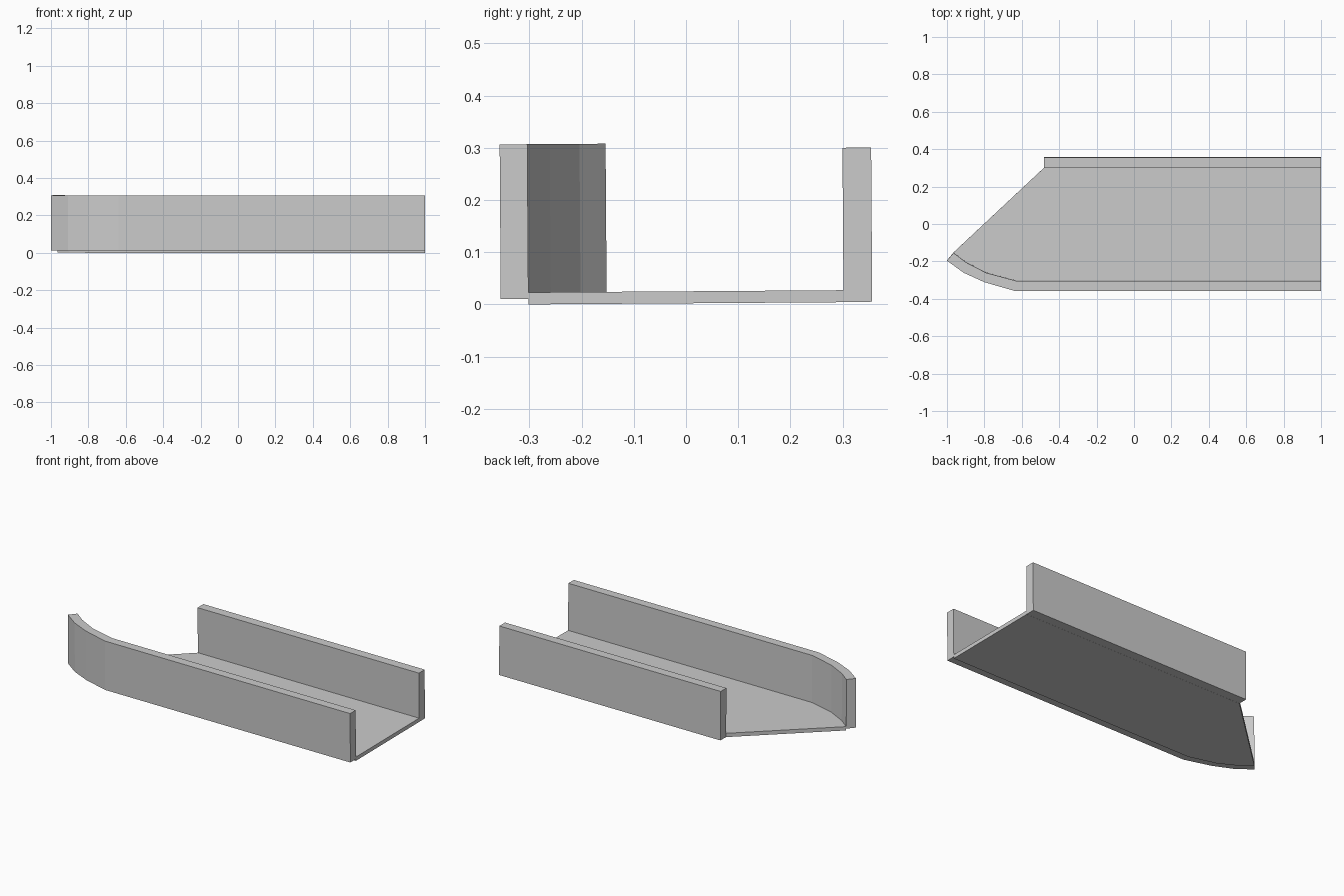
import bpy, bmesh

if "Cube" in bpy.data.objects:
    bpy.data.objects.remove(bpy.data.objects["Cube"])

TILT = 0.007  # slight roll of the whole model about x


def prism(name, outline, z0, z1):
    """Extrude a plan outline (counter-clockwise) between two heights."""
    bm = bmesh.new()
    face = bm.faces.new([bm.verts.new((x, y, z0)) for x, y in outline])
    top = bmesh.ops.extrude_face_region(bm, geom=[face])
    verts = [v for v in top["geom"] if isinstance(v, bmesh.types.BMVert)]
    bmesh.ops.translate(bm, verts=verts, vec=(0, 0, z1 - z0))
    bmesh.ops.recalc_face_normals(bm, faces=bm.faces)
    mesh = bpy.data.meshes.new(name)
    bm.to_mesh(mesh)
    bm.free()
    obj = bpy.data.objects.new(name, mesh)
    obj.rotation_euler.x = TILT
    bpy.context.collection.objects.link(obj)
    return obj


# Curved front wall edges, from the tip to the straight end
inner = [(-0.965, -0.152), (-0.90, -0.202), (-0.79, -0.259), (-0.63, -0.302), (1, -0.302)]
outer = [(-1, -0.194), (-0.91, -0.259), (-0.80, -0.309), (-0.64, -0.355), (1, -0.355)]

# Floor with slanted end
prism("floor", inner + [(1, 0.302), (-0.48, 0.302)], 0.002, 0.025)
# Front wall bending inwards at the left
prism("front_wall", outer + inner[::-1], 0.0125, 0.309)
# Straight back wall
prism("back_wall", [(-0.48, 0.302), (1, 0.302), (1, 0.357), (-0.48, 0.357)], 0.0025, 0.298)
